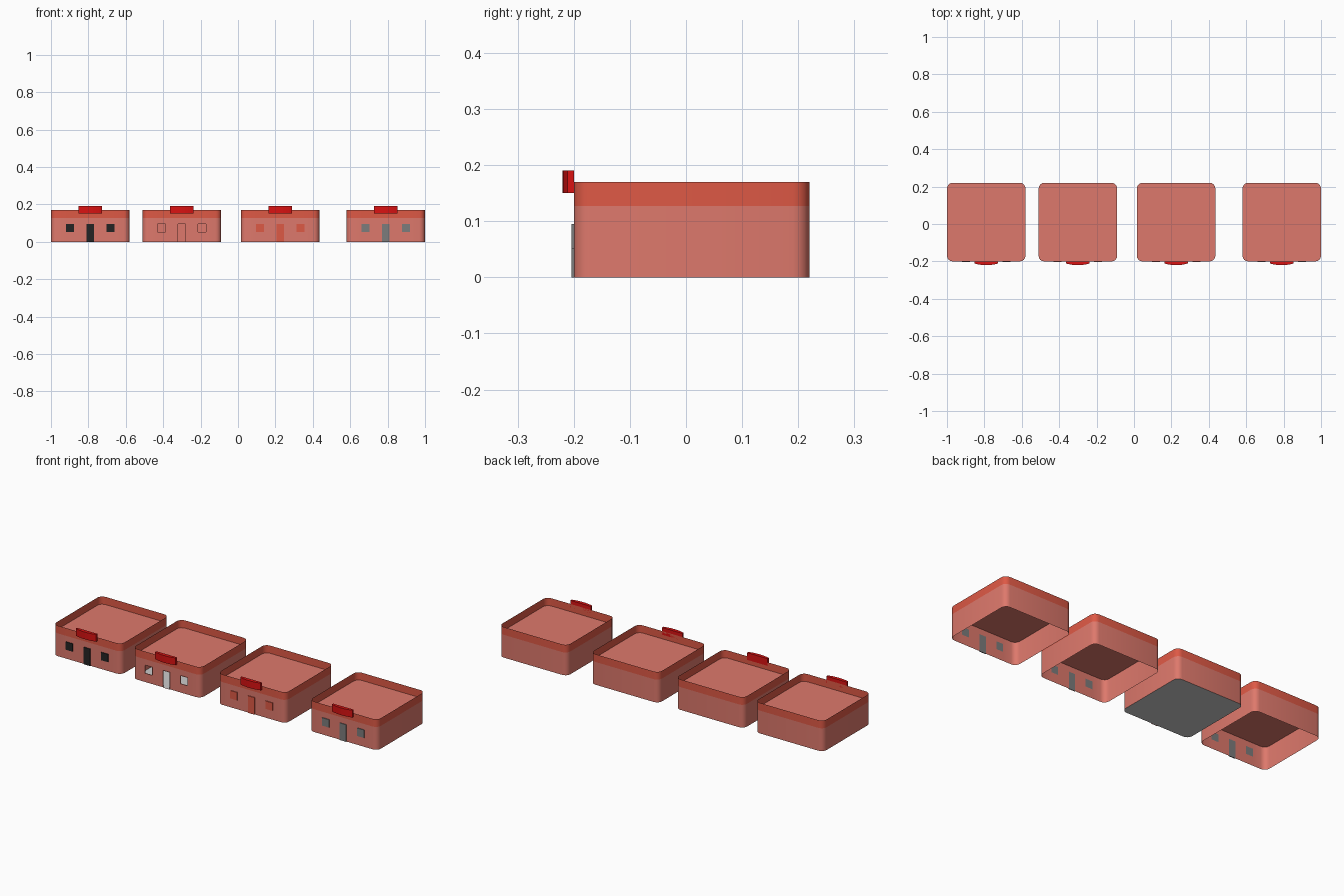
import bpy
import math

if "Cube" in bpy.data.objects:
    bpy.data.objects.remove(bpy.data.objects["Cube"])

CENTRES = [-0.79, -0.30, 0.225, 0.79]
FRONT, BACK, HALF, RADIUS = -0.20, 0.22, 0.21, 0.03
BAND, TOP = 0.127, 0.17
BREAKS = [-0.13, -0.087, -0.02, 0.02, 0.087, 0.13]   # window and door edges
SILL, LINTEL = 0.051, 0.095


def material(name, rgb):
    m = bpy.data.materials.new(name)
    m.diffuse_color = (*rgb, 1)
    m.use_nodes = True
    m.node_tree.nodes["Principled BSDF"].inputs["Base Color"].default_value = m.diffuse_color
    return m


WALL = material("wall_salmon", (0.73, 0.19, 0.15))
TRIM = material("band_orange", (0.73, 0.10, 0.06))
RED = material("sign_red", (0.70, 0.006, 0.006))
DARK = material("panel_dark", (0.017, 0.017, 0.017))
GREY = material("panel_grey", (0.2, 0.2, 0.2))


def make(name, verts, faces, x, mat=None, smooth=False):
    me = bpy.data.meshes.new(name)
    me.from_pydata(verts, [], faces)
    me.update()
    ob = bpy.data.objects.new(name, me)
    ob.location.x = x
    bpy.context.collection.objects.link(ob)
    if mat:
        me.materials.append(mat)
    for p in me.polygons:
        p.use_smooth = smooth
    return ob


def outline():
    """Rounded square, counter-clockwise, starting with the front edge breaks."""
    pts = [(x, FRONT) for x in BREAKS]
    a, lo, hi = HALF - RADIUS, FRONT + RADIUS, BACK - RADIUS
    corners = [(a, lo, -90), (a, hi, 0), (-a, hi, 90), (-a, lo, 180)]
    for cx, cy, start in corners:
        for i in range(5):
            t = math.radians(start + 22.5 * i)
            pts.append((cx + RADIUS * math.cos(t), cy + RADIUS * math.sin(t)))
    return pts


def sweep(name, pts, levels, x, mat, skip=(), caps=False, smooth=False):
    """Vertical walls through the levels; skip holds (segment, row) openings."""
    n = len(pts)
    verts = [(px, py, z) for z in levels for px, py in pts]
    faces = []
    for r in range(len(levels) - 1):
        for i in range(n):
            if (i, r) not in skip:
                j = (i + 1) % n
                faces.append((r * n + i, r * n + j, (r + 1) * n + j, (r + 1) * n + i))
    if caps:
        faces.append(tuple(reversed(range(n))))
        faces.append(tuple(range((len(levels) - 1) * n, len(levels) * n)))
    return make(name, verts, faces, x, mat, smooth)


def flat(name, pts, z, x, mat, down=False):
    order = range(len(pts))
    face = tuple(reversed(order)) if down else tuple(order)
    make(name, [(px, py, z) for px, py in pts], [face], x, mat)


def rim(name, x0, x1, z0, z1, x, mat):
    """Shallow tray standing proud of the wall around an opening."""
    y0, y1 = FRONT - 0.004, FRONT
    v = [(px, y, z) for y in (y0, y1) for px, z in
         ((x0, z0), (x1, z0), (x1, z1), (x0, z1))]
    sides = [(0, 4, 5, 1), (1, 5, 6, 2), (2, 6, 7, 3), (3, 7, 4, 0)]
    make(name, v, sides + ([(0, 1, 2, 3)] if mat else []), x, mat or WALL)
    if mat:
        make(name + "_back", v[4:], [(3, 2, 1, 0)], x, GREY)


PLAN = outline()
HOLES = {(0, 1), (4, 1), (2, 0), (2, 1)}
# sign plan with a bowed front
SIGN = [(0.063, FRONT), (-0.063, FRONT)] + [
    (0.063 * t, -0.211 - 0.009 * (1 - t * t)) for t in [k / 4 for k in range(-4, 5)]]
SIGN.reverse()
SIGN = SIGN if sum(a[0] * b[1] - b[0] * a[1] for a, b in
                   zip(SIGN, SIGN[1:] + SIGN[:1])) > 0 else SIGN[::-1]

for k, (cx, panel) in enumerate(zip(CENTRES, [DARK, None, TRIM, GREY]), 1):
    tag = f"_{k}"
    # shell, parapet and roof
    sweep("walls" + tag, PLAN, [0, SILL, LINTEL, BAND], cx, WALL, HOLES, smooth=True)
    sweep("parapet_band" + tag, PLAN, [BAND, TOP], cx, TRIM, smooth=True)
    flat("roof" + tag, PLAN, BAND, cx, WALL)
    # only the open-fronted shop has a floor
    if panel is None:
        flat("floor" + tag, PLAN, 0, cx, None, down=True)
    # door and windows
    rim("left_window" + tag, BREAKS[0], BREAKS[1], SILL, LINTEL, cx, panel)
    rim("door" + tag, BREAKS[2], BREAKS[3], 0, LINTEL, cx, panel)
    rim("right_window" + tag, BREAKS[4], BREAKS[5], SILL, LINTEL, cx, panel)
    # blank sign board
    sweep("sign_board" + tag, SIGN, [0.15, 0.19], cx, RED, caps=True)
